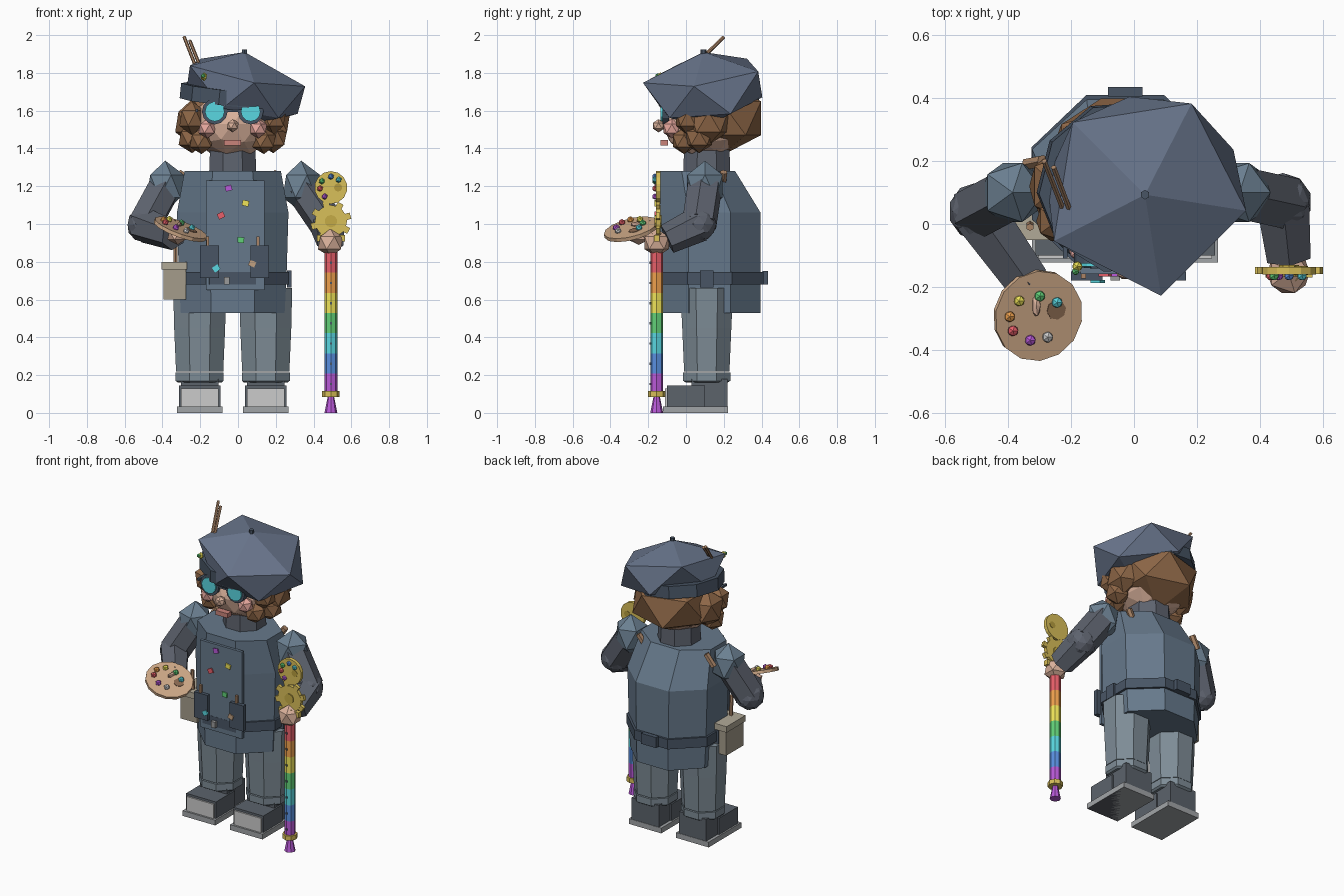
import bpy, bmesh, math
from mathutils import Vector, Matrix

if "Cube" in bpy.data.objects:
    bpy.data.objects.remove(bpy.data.objects["Cube"])

CX, CY = -0.028, 0.11          # body axis
MATS = {}

def mat(h):
    if h not in MATS:
        m = bpy.data.materials.new("col_" + h)
        c = [(int(h[i:i + 2], 16) / 255) ** 2.2 for i in (0, 2, 4)]
        m.diffuse_color = (*c, 1)
        m.use_nodes = True
        m.node_tree.nodes["Principled BSDF"].inputs["Base Color"].default_value = m.diffuse_color
        MATS[h] = m
    return MATS[h]

def finish(name, bm, col, M=None):
    if M is not None:
        bmesh.ops.transform(bm, matrix=M, verts=bm.verts)
    bmesh.ops.recalc_face_normals(bm, faces=bm.faces)
    me = bpy.data.meshes.new(name)
    bm.to_mesh(me)
    bm.free()
    ob = bpy.data.objects.new(name, me)
    bpy.context.collection.objects.link(ob)
    me.materials.append(mat(col))
    return ob

def place(loc, rot=(0, 0, 0), scale=(1, 1, 1)):
    R = Matrix.Rotation(rot[2], 4, 'Z') @ Matrix.Rotation(rot[1], 4, 'Y') @ Matrix.Rotation(rot[0], 4, 'X')
    return Matrix.Translation(loc) @ R @ Matrix.Diagonal((*scale, 1))

def box(name, loc, size, col, rot=(0, 0, 0)):
    bm = bmesh.new()
    bmesh.ops.create_cube(bm, size=1)
    return finish(name, bm, col, place(loc, rot, size))

def ball(name, loc, r, col, sub=1, rot=(0, 0, 0)):
    bm = bmesh.new()
    bmesh.ops.create_icosphere(bm, subdivisions=sub, radius=1)
    return finish(name, bm, col, place(loc, rot, r if isinstance(r, tuple) else (r, r, r)))

def rod(name, p, q, r, col, n=8, r2=None):
    p, q = Vector(p), Vector(q)
    bm = bmesh.new()
    bmesh.ops.create_cone(bm, cap_ends=True, segments=n, radius1=r, radius2=r if r2 is None else r2, depth=(q - p).length)
    M = Matrix.Translation((p + q) / 2) @ (q - p).to_track_quat('Z', 'Y').to_matrix().to_4x4()
    return finish(name, bm, col, M)

def loft(name, rings, col, n=8):
    """Stack of n-gons; each ring is (z, half width, half depth, cx, cy)."""
    bm = bmesh.new()
    k = 1 / math.cos(math.pi / n)
    loops = []
    for z, rx, ry, cx, cy in rings:
        loops.append([bm.verts.new((cx + rx * k * math.cos((i + .5) * math.tau / n),
                                    cy + ry * k * math.sin((i + .5) * math.tau / n), z)) for i in range(n)])
    for a, b in zip(loops, loops[1:]):
        for i in range(n):
            bm.faces.new((a[i], a[(i + 1) % n], b[(i + 1) % n], b[i]))
    bm.faces.new(loops[0])
    bm.faces.new(loops[-1])
    return finish(name, bm, col)

COAT, SLEEVE, PANTS, HAT = "66788A", "5E636E", "7D8B95", "68748A"
DARK, SKIN, HAIR, WOOD, GOLD = "4A5665", "D9B09A", "8C6648", "A98467", "D8BE5A"
RED, ORANGE, YELLOW, GREEN, CYAN, BLUE, PURPLE = "E8606A", "F0A04F", "F0E45A", "62D078", "5AD6E0", "5A8FE0", "B85AD8"

# legs, cuffs and boots, mirrored about the body axis
for side, s in (("left", -1), ("right", 1)):
    x = CX + s * 0.175
    loft(side + "_leg", [(.22, .125, .12, x, CY), (.45, .135, .13, x, CY), (.66, .14, .14, x, CY)], PANTS)
    loft(side + "_cuff", [(.16, .115, .11, x, CY), (.17, .127, .125, x, CY), (.215, .127, .125, x, CY)], PANTS)
    box(side + "_boot_ankle", (x, .125, .1), (.2, .19, .16), "5C636B")
    box(side + "_boot_toe", (x, .0, .085), (.22, .2, .12), "5C636B")
    box(side + "_toe_cap", (x, -.1, .08), (.2, .02, .1), "C4C4C4")
    box(side + "_boot_sole", (x, .05, .0175), (.24, .345, .035), "A0A3A6")
    box(side + "_sole_bottom", (x, .05, .004), (.236, .34, .008), "5A5E66")

# coat, neck and belt
loft("coat", [(.53, .275, .27, CX, .125), (.72, .285, .27, CX, .125), (1.06, .295, .27, CX, .125),
              (1.28, .255, .2, CX, .06)], COAT)
loft("neck", [(1.26, .125, .125, CX, CY), (1.4, .12, .12, CX, CY)], SLEEVE)
loft("belt", [(.68, .298, .284, CX, .125), (.745, .298, .284, CX, .125)], DARK)
box("belt_back_loop", (CX, .42, .715), (.11, .03, .07), DARK)
box("belt_buckle", (-.06, -.165, .7), (.03, .03, .04), "9A9A9A")
for s in (-1, 1):
    box("belt_loop", (CX + s * .3, CY, .71), (.025, .07, .09), DARK)

# apron with pockets, tools and paint spots
box("apron", (-.015, -.148, .94), (.31, .02, .58), COAT)
for x in (-.15, .115):
    box("pocket", (x, -.165, .8), (.1, .03, .17), DARK)
    box("pocket_tool", (x - .01, -.165, .89), (.015, .015, .09), WOOD)
for x, z, c in ((-.05, 1.19, PURPLE), (.04, 1.11, YELLOW), (-.09, 1.045, RED), (.015, .915, GREEN)):
    box("paint_spot", (x, -.16, z), (.035, .012, .03), c, (0, x * 5, 0))
for x, z, c in ((-.115, .765, CYAN), (.075, .79, "C0A080")):
    box("pocket_paint", (x, -.182, z), (.035, .01, .03), c, (0, x * 5, 0))
for x in (-.31, .19):
    rod("strap_brush", (x - .03, .19, 1.2), (x + .02, .2, 1.275), .02, WOOD, 6)

# arms: shoulder, upper arm, elbow, forearm, hand
for side, sh, el, ha in (("left", (-.385, .1, 1.2), (-.497, .04, .995), (-.34, -.18, .94)),
                         ("right", (.335, .1, 1.2), (.472, .07, 1.0), (.49, -.1, .92))):
    ball(side + "_shoulder", sh, (.11, .11, .135), "6B7F90", 1)
    rod(side + "_upper_arm", sh, el, .095, SLEEVE, 6)
    ball(side + "_elbow", el, .092, SLEEVE, 2)
    rod(side + "_forearm", el, ha, .095, SLEEVE, 6, .08)
ball("left_hand", (-.32, -.25, .94), (.06, .07, .05), SKIN)
ball("right_hand", (.49, -.155, .9), .075, SKIN)

# palette with thumb hole and paint blobs, tilted
SLX, SLY = -.36, .25
up = Vector((-SLX, -SLY, 1)).normalized()
def on_palette(dx, dy, h):
    return Vector((-.305 + dx, -.29 + dy, .972 + SLX * dx + SLY * dy)) + up * h
rod("palette", on_palette(0, 0, -.01), on_palette(0, 0, .01), .147, "D0AA88", 14)
rod("palette_hole", on_palette(.055, .02, 0), on_palette(.055, .02, .013), .032, "8A6A52", 8)
ball("left_thumb", on_palette(-.01, .035, .015), (.015, .04, .015), SKIN)
for dx, dy, c in ((-.085, -.045, RED), (-.095, .0, ORANGE), (-.065, .05, YELLOW), (0, .065, GREEN),
                  (.055, .045, CYAN), (-.03, -.075, PURPLE), (.025, -.065, "C8C8C8")):
    ball("palette_paint", on_palette(dx, dy, .018), .019, c)

# rainbow staff
SX, SY = .492, -.155
for i, c in enumerate((RED, ORANGE, YELLOW, GREEN, CYAN, BLUE, PURPLE)):
    z = .85 - i * .107
    rod("staff_band", (SX, SY, z - .107), (SX, SY, z), .034, c, 8)
    box("staff_stud", (SX, SY - .033, z - .055), (.012, .01, .012), DARK)
rod("staff_grip", (SX, SY, .85), (SX, SY, .95), .034, GOLD, 8)
box("staff_collar", (SX, SY, .925), (.15, .03, .035), GOLD)
rod("staff_ring", (SX, SY, .085), (SX, SY, .115), .046, GOLD, 8)
rod("staff_tip", (SX, SY, 0), (SX, SY, .09), .034, PURPLE, 8, .016)

# gear and colour wheel on top of the staff
def coin(name, z, r, t, col, n, dx=0, y=-.148):
    return rod(name, (SX + dx, y - t / 2, z), (SX + dx, y + t / 2, z), r, col, n)
coin("gear", 1.015, .085, .024, GOLD, 16)
for i in range(8):
    a = (i + .35) * math.tau / 8
    box("gear_tooth", (SX + .09 * math.cos(a), -.148, 1.015 + .09 * math.sin(a)), (.035, .022, .034), GOLD, (0, -a, 0))
coin("gear_hub", 1.015, .033, .036, "C4AA48", 10)
coin("colour_wheel", 1.193, .087, .024, GOLD, 14)
coin("wheel_hole", 1.193, .022, .028, "B39A40", 8, .038)
for a, c in zip((45, 90, 145, 185, 235), (CYAN, BLUE, GREEN, RED, PURPLE)):
    t = math.radians(a)
    ball("wheel_paint", (SX + .058 * math.cos(t), -.164, 1.193 + .058 * math.sin(t)), .017, c)

# head and face
ball("head", (CX, .1, 1.53), (.225, .225, .185), SKIN, 2)
ball("nose", (CX, -.145, 1.52), .035, SKIN)
box("mouth", (CX, -.115, 1.43), (.09, .04, .03), "C9837A")
for s in (-1, 1):
    ball("cheek", (CX + s * .135, -.075, 1.505), .052, "E8A89E")
    x = CX + s * .095
    rod("glasses_rim", (x, -.125, 1.595), (x, -.09, 1.595), .068, DARK, 12)
    rod("glasses_lens", (x, -.135, 1.595), (x, -.1, 1.595), .052, CYAN, 12)
    box("glasses_arm", (CX + s * .19, .0, 1.6), (.015, .22, .015), DARK)
    # side curls
    ball("hair_side", (CX + s * .215, .12, 1.54), (.1, .12, .12), HAIR, 1)
    ball("hair_temple", (CX + s * .215, .01, 1.56), (.075, .075, .09), HAIR, 1)
    ball("hair_curl", (CX + s * .165, -.01, 1.44), .07, HAIR, 1)
    ball("hair_low_curl", (CX + s * .215, .07, 1.455), .08, HAIR, 1)
box("glasses_bridge", (CX, -.115, 1.6), (.06, .015, .015), DARK)
ball("back_hair", (CX, .185, 1.56), (.28, .25, .2), HAIR, 1)

# beret: squashed icosahedron sheared to one side, with a band
bm = bmesh.new()
bmesh.ops.create_icosphere(bm, subdivisions=1, radius=1)
ring = [v.co for v in bm.verts if .2 < v.co.z < .8]
turn = math.radians(-9) - math.atan2(ring[0].y, ring[0].x)
bmesh.ops.rotate(bm, verts=bm.verts, cent=(0, 0, 0), matrix=Matrix.Rotation(turn, 3, 'Z'))
for v in bm.verts:
    k = (.97 if v.co.y > 0 else .78) if v.co.z < 0 else 1
    v.co = Vector((v.co.x * .363 * k, v.co.y * .363 * k, v.co.z * .2))
    v.co.z += -.2 * v.co.x + .13 * v.co.y
finish("beret", bm, HAT, Matrix.Translation((.035, .093, 1.71)))
rod("beret_band", (CX - .008, .12, 1.64), (CX, .115, 1.72), .275, DARK, 10)
rod("beret_stem", (.035, .093, 1.89), (.035, .093, 1.925), .015, DARK, 6)
ball("beret_badge", (-.18, -.135, 1.78), (.018, .018, .024), YELLOW)
ball("beret_badge_gem", (-.185, -.15, 1.785), .013, GREEN)
for p, q in (((-.215, .02, 1.81), (-.285, .2, 1.99)), ((-.195, .02, 1.82), (-.255, .18, 1.97))):
    rod("hat_brush", p, q, .009, WOOD, 6)

# side satchel with tools
box("satchel", (-.335, .05, .69), (.12, .18, .18), "A39B8A")
box("satchel_flap", (-.337, .05, .78), (.135, .2, .04), "B0A896")
rod("satchel_brush", (-.33, .0, .75), (-.33, -.01, .93), .012, WOOD, 6)
